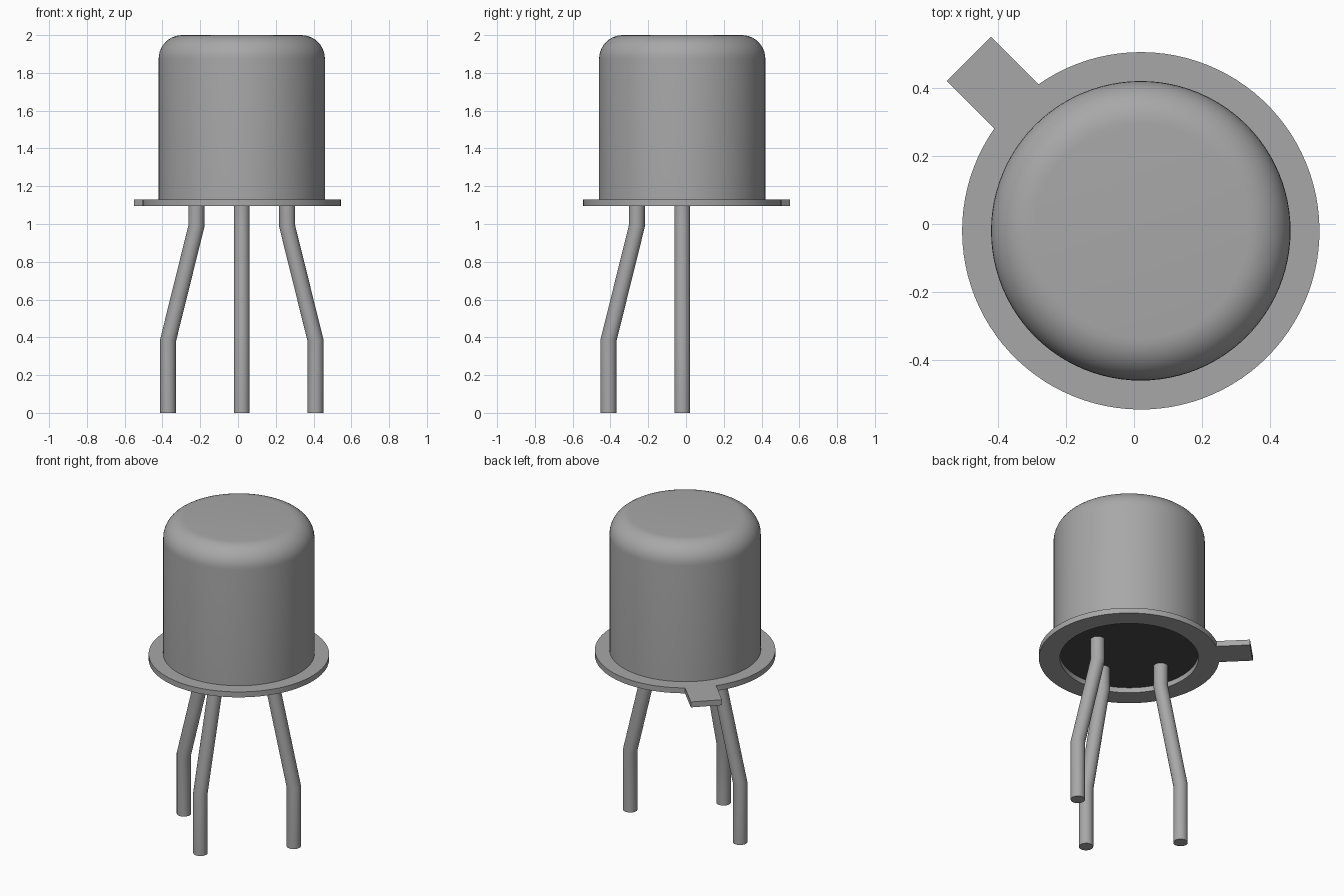
import bpy, bmesh, math
from mathutils import Vector

cube = bpy.data.objects.get("Cube")
if cube:
    bpy.data.objects.remove(cube, do_unlink=True)

CX, CY = 0.02, -0.02            # axis of the can
Z_LOW, Z_RIM = 1.095, 1.13      # flange underside and top


def material(name, value):
    m = bpy.data.materials.new(name)
    m.use_nodes = True
    colour = (value, value, value, 1)
    m.diffuse_color = colour
    m.node_tree.nodes["Principled BSDF"].inputs["Base Color"].default_value = colour
    return m


METAL = material("grey metal", 0.39)
DARK = material("dark seal", 0.07)


def finish(name, bm, mat):
    bmesh.ops.recalc_face_normals(bm, faces=bm.faces)
    mesh = bpy.data.meshes.new(name)
    bm.to_mesh(mesh)
    bm.free()
    mesh.materials.append(mat)
    ob = bpy.data.objects.new(name, mesh)
    ob.location = (CX, CY, 0)
    bpy.context.collection.objects.link(ob)
    bpy.ops.object.select_all(action='DESELECT')
    ob.select_set(True)
    bpy.context.view_layer.objects.active = ob
    bpy.ops.object.shade_smooth_by_angle(angle=math.radians(30))
    return ob


def bridge(bm, a, b):
    n = len(a)
    for i in range(n):
        j = (i + 1) % n
        bm.faces.new((a[i], a[j], b[j], b[i]))


def circle(bm, r, z, n):
    return [bm.verts.new((r * math.cos(2 * math.pi * i / n),
                          r * math.sin(2 * math.pi * i / n), z)) for i in range(n)]


# Can: straight wall, rounded shoulder, flat top
R, FILLET = 0.44, 0.125
profile = [(R, Z_RIM)]
for k in range(11):
    a = math.pi / 2 * k / 10
    profile.append((R - FILLET + FILLET * math.cos(a), 2 - FILLET + FILLET * math.sin(a)))
bm = bmesh.new()
rings = [circle(bm, r, z, 96) for r, z in profile]
for lower, upper in zip(rings, rings[1:]):
    bridge(bm, lower, upper)
bm.faces.new(rings[-1])
finish("can", bm, METAL)

# Dark seal closing the underside, where the leads enter
bm = bmesh.new()
bmesh.ops.create_circle(bm, cap_ends=True, radius=0.42, segments=96)
bmesh.ops.translate(bm, verts=bm.verts, vec=(0, 0, Z_RIM - 0.002))
for f in bm.faces:
    f.normal_update()
    if f.normal.z > 0:
        f.normal_flip()
seal = finish("underside_seal", bm, DARK)
if seal.data.polygons[0].normal.z > 0:
    seal.data.flip_normals()

# Flange: flat ring with a square locating tab, extruded to thickness
R_OUT, R_IN, TAB_HALF, TAB_END = 0.525, 0.403, 0.092, 0.714
TAB_DIR = math.radians(135)
half = math.asin(TAB_HALF / R_OUT)
angles = [-half + 2 * half * i / 6 for i in range(6)]
angles += [half + (2 * math.pi - 2 * half) * i / 96 for i in range(96)]
bm = bmesh.new()


def polar(r, a):
    return bm.verts.new((r * math.cos(a + TAB_DIR), r * math.sin(a + TAB_DIR), Z_LOW))


outer = [polar(R_OUT, a) for a in angles]
inner = [polar(R_IN, a) for a in angles]
bridge(bm, inner, outer)
spread = math.atan2(TAB_HALF, TAB_END)
reach = math.hypot(TAB_HALF, TAB_END)
bm.faces.new(outer[:7] + [polar(reach, spread), polar(reach, -spread)])
bmesh.ops.recalc_face_normals(bm, faces=bm.faces)
ext = bmesh.ops.extrude_face_region(bm, geom=bm.faces[:], use_keep_orig=True)
bmesh.ops.translate(bm, vec=(0, 0, Z_RIM - Z_LOW),
                    verts=[g for g in ext["geom"] if isinstance(g, bmesh.types.BMVert)])
finish("flange_with_tab", bm, METAL)

# Leads: round wires with two mitred bends, splayed outward
LEAD_R, TOP_OFF, FOOT_OFF = 0.042, 0.24, 0.39
Z_BEND_LOW, Z_BEND_HIGH = 0.385, 0.99
tilt = math.tan(math.atan((FOOT_OFF - TOP_OFF) / (Z_BEND_HIGH - Z_BEND_LOW)) / 2)
for name, direction in (("right_lead", (-1, 0, 0)), ("left_lead", (1, 0, 0)),
                        ("front_lead", (0, -1, 0))):
    d = Vector(direction)
    bm = bmesh.new()
    rings = []
    for off, z, slope in ((FOOT_OFF, 0, 0), (FOOT_OFF, Z_BEND_LOW, tilt),
                          (TOP_OFF, Z_BEND_HIGH, tilt), (TOP_OFF, Z_RIM + 0.005, 0)):
        ring = circle(bm, LEAD_R, z, 24)
        for v in ring:
            v.co.z += slope * v.co.dot(d)
            v.co += d * off
        rings.append(ring)
    for lower, upper in zip(rings, rings[1:]):
        bridge(bm, lower, upper)
    bm.faces.new(rings[0])
    bm.faces.new(rings[-1])
    finish(name, bm, METAL)
